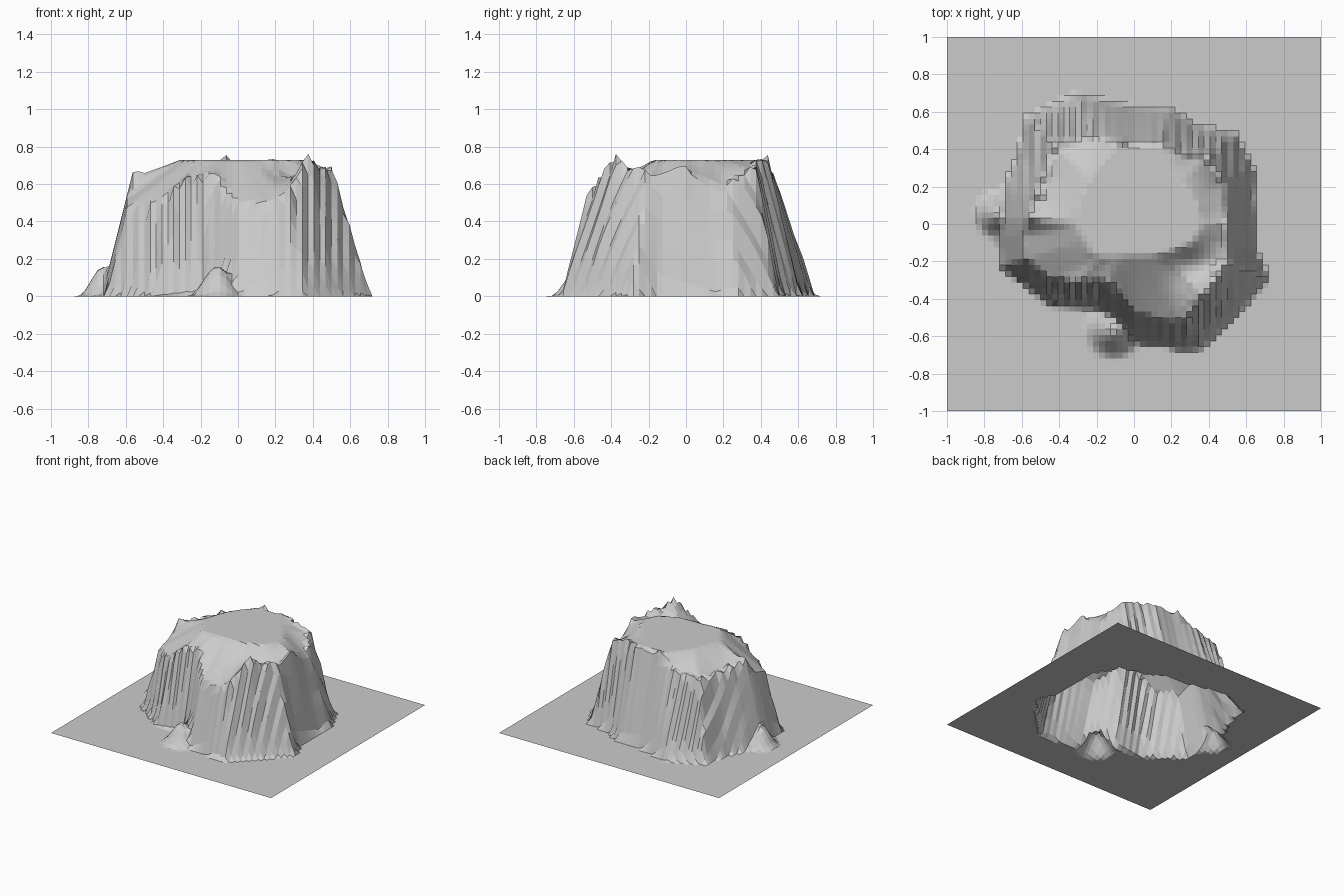
import bpy, bmesh, math, random

if "Cube" in bpy.data.objects:
    bpy.data.objects.remove(bpy.data.objects["Cube"])

random.seed(4)
TOP = 0.73      # plateau height
N = 64          # grid cells per side

# Mesa outline by bearing: angle, foot radius, rim radius, rim height, plateau radius
RING = [
    (0, .64, .50, .67, .36), (14, .65, .51, .61, .36), (24, .70, .55, .56, .35),
    (42, .72, .56, .66, .34), (58, .62, .46, .72, .35), (72, .64, .46, .73, .43),
    (90, .62, .43, .73, .42), (104, .68, .46, .72, .43), (114, .76, .52, .62, .39),
    (135, .81, .62, .58, .34), (150, .71, .57, .57, .32), (165, .72, .56, .59, .315),
    (178, .73, .57, .64, .31), (185, .73, .60, .52, .30), (198, .74, .62, .48, .28),
    (214, .64, .53, .50, .27), (225, .62, .44, .61, .25), (245, .49, .34, .66, .19),
    (255, .52, .38, .60, .175), (270, .63, .47, .50, .17), (290, .71, .56, .50, .18),
    (298, .75, .59, .56, .19), (315, .72, .54, .74, .23), (338, .77, .56, .64, .31),
    (347, .67, .52, .63, .34), (360, .64, .50, .67, .36),
]


def straight(r1, r2, a, b):
    """Radius on the straight edge between two polar points."""
    return r1 * r2 * math.sin(a + b) / (r1 * math.sin(a) + r2 * math.sin(b))


def profile(deg):
    for p, q in zip(RING, RING[1:]):
        if p[0] <= deg <= q[0]:
            a, b = math.radians(deg - p[0]), math.radians(q[0] - deg)
            foot, rim, flat = (straight(p[i], q[i], a, b) for i in (1, 2, 4))
            t = a / (a + b)
            return foot, rim, p[3] + (q[3] - p[3]) * t, flat


def mound(x, y, cx, cy, radius, height):
    """Low rubble heap at the foot of the cliff."""
    d = math.hypot(x - cx, y - cy) / radius
    return height * (0.5 + 0.5 * math.cos(math.pi * d)) if d < 1 else 0.0


def height(x, y):
    r = math.hypot(x, y)
    angle = math.atan2(y, x)
    deg = math.degrees(angle) % 360
    foot, rim, rim_z, flat = profile(deg)
    # vertical fluting on the diagonal faces, alternating by grid column
    side = 1 if round((x + 1) * N / 2) % 2 else -1
    flute = 0.03 * side * math.sin(2 * angle) ** 2
    if r <= flat:
        z = TOP
    elif r <= rim:
        # sloping shoulder, with a gully behind the front right ridge
        t = (r - flat) / (rim - flat)
        gully = 0.10 * math.exp(-((deg - 319) / 20) ** 2)
        z = TOP + (rim_z - TOP) * t - gully * math.sin(math.pi * t)
        if t > 0.85 and rim_z > 0.57:
            z += random.uniform(0, 0.04)
    elif r < foot:
        # steep cliff
        t = (foot - r) / (foot - rim)
        z = max(0, rim_z * t + flute * min(1, 3 * t))
    else:
        z = 0.0
    heaps = max(mound(x, y, -0.72, 0.05, 0.14, 0.16),
                mound(x, y, -0.11, -0.57, 0.16, 0.16))
    return max(z, heaps)


# Ground sheet with the raised, hollow mesa
bm = bmesh.new()
bmesh.ops.create_grid(bm, x_segments=N, y_segments=N, size=1)
for v in bm.verts:
    v.co.z = height(v.co.x, v.co.y)
mesh = bpy.data.meshes.new("mesa_terrain")
bm.to_mesh(mesh)
bm.free()
mesa = bpy.data.objects.new("mesa_terrain", mesh)
bpy.context.collection.objects.link(mesa)
